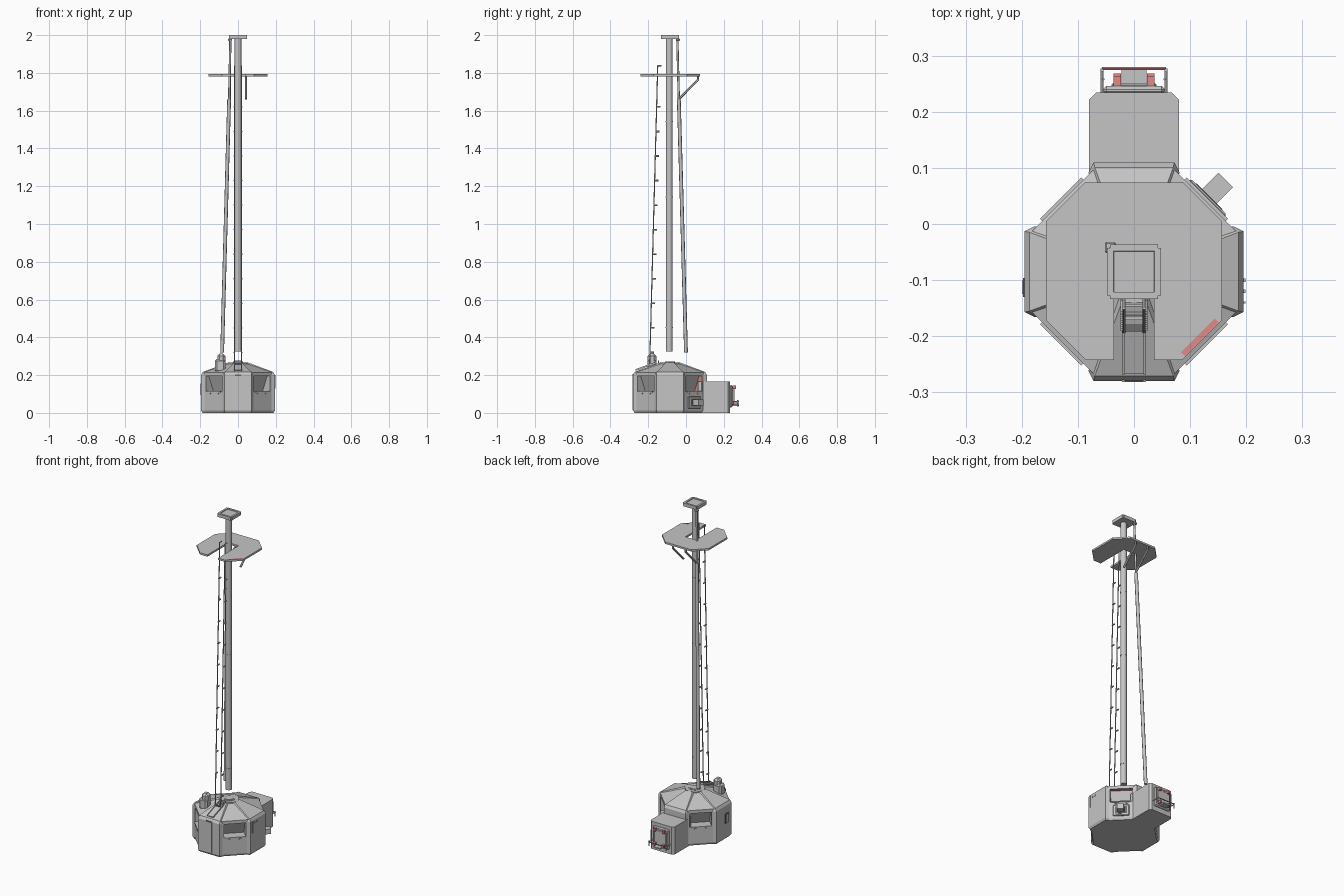
import bpy, bmesh, math
from mathutils import Vector, Matrix

if "Cube" in bpy.data.objects:
    bpy.data.objects.remove(bpy.data.objects["Cube"])


def material(name, rgb):
    m = bpy.data.materials.new(name)
    m.use_nodes = True
    m.diffuse_color = (*rgb, 1)
    bsdf = next(n for n in m.node_tree.nodes if n.type == 'BSDF_PRINCIPLED')
    bsdf.inputs["Base Color"].default_value = (*rgb, 1)
    return m


GREY = material("light grey", (0.56, 0.56, 0.56))
DARK = material("dark grey", (0.15, 0.15, 0.15))
RED = material("faded red", (0.78, 0.25, 0.25))
CY = -0.085                      # hut and mast axis


def finish(name, bm, *mats):
    bmesh.ops.recalc_face_normals(bm, faces=bm.faces)
    me = bpy.data.meshes.new(name)
    bm.to_mesh(me)
    bm.free()
    for m in mats:
        me.materials.append(m)
    ob = bpy.data.objects.new(name, me)
    bpy.context.collection.objects.link(ob)
    return ob


def box(name, loc, size, mat=GREY, rot=None, bevel=0):
    bm = bmesh.new()
    bmesh.ops.create_cube(bm, size=1, matrix=Matrix.Diagonal((*size, 1)))
    if bevel:
        bmesh.ops.bevel(bm, geom=bm.edges[:], offset=bevel, segments=1, affect='EDGES')
    bmesh.ops.transform(bm, verts=bm.verts, matrix=Matrix.Translation(loc) @ (rot or Matrix()))
    return finish(name, bm, mat)


def rod(name, p, q, radius, mat=GREY, sides=6):
    p, q = Vector(p), Vector(q)
    bm = bmesh.new()
    turn = (q - p).to_track_quat('Z', 'Y').to_matrix().to_4x4()
    bmesh.ops.create_cone(bm, cap_ends=True, segments=sides, radius1=radius, radius2=radius,
                          depth=(q - p).length, matrix=Matrix.Translation((p + q) / 2) @ turn)
    return finish(name, bm, mat)


def mirrored_prism(name, half, z0, z1):
    outline = half + [(-x, y) for x, y in half[::-1]]
    bm = bmesh.new()
    face = bm.faces.new([bm.verts.new((x, y, z0)) for x, y in outline])
    top = bmesh.ops.extrude_face_region(bm, geom=[face])["geom"]
    bmesh.ops.translate(bm, vec=(0, 0, z1 - z0),
                        verts=[v for v in top if isinstance(v, bmesh.types.BMVert)])
    if face.is_valid and len(face.link_loops if hasattr(face, "link_loops") else face.loops) == 0:
        bm.faces.remove(face)
    return finish(name, bm, GREY)


def around(angle):
    """Frame on the hut axis whose local +x points outward."""
    return Matrix.Translation((0, CY, 0)) @ Matrix.Rotation(math.radians(angle), 4, 'Z')


def on_wall(name, angle, r, u, z, size, mat, bevel=0):
    m = around(angle)
    return box(name, m @ Vector((r, u, z)), size, mat, m.to_3x3().to_4x4(), bevel)


# Hut core: octagon with deep windows in the diagonal walls, panes leaning in at the foot
bm = bmesh.new()
rings = []
for z, a in ((0, 0.178), (0.012, 0.184), (0.093, 0.184), (0.214, 0.184), (0.262, 0.05)):
    h = 0.38 * a
    corners = ((a, -h), (a, h), (h, a), (-h, a), (-a, h), (-a, -h), (-h, -a), (h, -a))
    rings.append([bm.verts.new((x, y + CY, z)) for x, y in corners])
windows = []
for k, (lo, hi) in enumerate(zip(rings, rings[1:])):
    for i in range(8):
        j = (i + 1) % 8
        f = bm.faces.new((lo[i], lo[j], hi[j], hi[i]))
        if k == 2 and i % 2:
            windows.append(f)
bm.faces.new(rings[0][::-1])
bm.faces.new(rings[-1])
bm.normal_update()
bmesh.ops.inset_individual(bm, faces=windows, thickness=0.027)
reveals = bmesh.ops.inset_individual(bm, faces=windows, thickness=0.001, depth=-0.022)["faces"]
for f in windows:
    inward = -f.normal.copy()
    middle = f.calc_center_median().z
    for v in f.verts:
        if v.co.z < middle:
            v.co += inward * 0.035
bm.normal_update()
for f in reveals:                # head and one jamb of the back left window are painted
    c, n = f.calc_center_median(), f.normal
    if c.x > 0 and c.y > CY and (n.z < -0.6 or n.x - n.y > 1):
        f.material_index = 1
finish("hut_core", bm, GREY, RED)

# Raised wall and roof modules on the four main sides
for name, angle in (("left", 0), ("back", 90), ("right", 180), ("front", 270)):
    bm = bmesh.new()
    rows = []
    for r, z, hw, drop in ((0.188, 0, 0.068, 0), (0.195, 0.012, 0.072, 0), (0.195, 0.202, 0.072, 0),
                           (0.186, 0.217, 0.07, 0.012), (0.055, 0.266, 0.022, 0.01)):
        back = r - 0.018
        rows.append([bm.verts.new(p) for p in ((back, -hw - 0.009, z - drop), (r, -hw, z),
                                               (r, hw, z), (back, hw + 0.009, z - drop))])
    for lo, hi in zip(rows, rows[1:]):
        for i in range(3):
            bm.faces.new((lo[i], lo[i + 1], hi[i + 1], hi[i]))
    bm.faces.new(rows[0])
    bm.faces.new(rows[-1])
    bmesh.ops.transform(bm, verts=bm.verts, matrix=around(angle))
    finish(name + "_module", bm, GREY)

# Roof hub rings
for name, r, z in (("hub_base", 0.055, 0.266), ("hub_ring", 0.034, 0.268), ("hub_cap", 0.026, 0.271)):
    rod(name, (0, CY, 0.255), (0, CY, z), r, GREY, 24)

# Window sills and latches on the diagonal walls
for angle in (45, 135, 225, 315):
    on_wall("window_sill", angle, 0.18, 0, 0.112, (0.01, 0.104, 0.006), GREY)
    for u in (-0.03, 0.03):
        on_wall("window_latch", angle, 0.18, u, 0.102, (0.01, 0.012, 0.006), GREY)

# Ventilation unit below the back left window
on_wall("vent_frame", 45, 0.182, 0, 0.055, (0.014, 0.09, 0.066), GREY, 0.003)
on_wall("vent_grille", 45, 0.189, 0, 0.055, (0.003, 0.066, 0.044), DARK)
on_wall("vent_box", 45, 0.209, 0, 0.055, (0.044, 0.037, 0.03), GREY)

# Side fittings
on_wall("left_handle", 0, 0.196, -0.055, 0.165, (0.005, 0.004, 0.07), GREY)
for u in (-0.035, -0.015):
    on_wall("left_bolt", 0, 0.196, u, 0.188, (0.006, 0.006, 0.008), GREY)
on_wall("right_panel", 180, 0.195, 0.028, 0.125, (0.006, 0.034, 0.06), DARK)
on_wall("right_panel_cover", 180, 0.196, 0.028, 0.125, (0.007, 0.024, 0.048), GREY)

# Roof exhaust
box("exhaust_body", (-0.095, -0.18, 0.25), (0.055, 0.05, 0.07), GREY, None, 0.01)
box("exhaust_hood", (-0.088, -0.18, 0.285), (0.042, 0.046, 0.058), GREY, None, 0.012)

# Entrance annex with hatch, step and guard rail
mirrored_prism("annex", [(0.08, 0.064), (0.08, 0.222), (0.068, 0.234)], 0, 0.167)
box("hatch_frame", (0, 0.238, 0.088), (0.11, 0.016, 0.12), GREY, None, 0.006)
box("hatch_door", (0, 0.247, 0.088), (0.08, 0.008, 0.09), GREY, None, 0.003)
box("hatch_step", (0, 0.257, 0.04), (0.044, 0.046, 0.008))
rod("step_rail", (-0.057, 0.277, 0.06), (0.057, 0.277, 0.06), 0.003, RED)
for s in (-1, 1):
    box("hatch_clamp", (s * 0.03, 0.255, 0.135), (0.013, 0.018, 0.018), RED)
    box("step_mount", (s * 0.03, 0.258, 0.05), (0.013, 0.02, 0.016), RED)
    rod("rail_arm", (s * 0.057, 0.225, 0.06), (s * 0.057, 0.277, 0.06), 0.003)
    rod("rail_post", (s * 0.057, 0.274, 0.035), (s * 0.057, 0.274, 0.068), 0.003)
    rod("hatch_handle", (s * 0.054, 0.258, 0.06), (s * 0.054, 0.258, 0.13), 0.002)

# Lower ladder: wall strip, roof strip, side rails and clips
box("wall_strip", (0, -0.279, 0.11), (0.036, 0.003, 0.18))
slope = Matrix.Rotation(math.atan2(0.049, 0.131), 4, 'X')
box("roof_strip", (0, -0.215, 0.245), (0.036, 0.11, 0.005), GREY, slope)
box("roof_strip_end", (0, -0.185, 0.26), (0.034, 0.013, 0.008), DARK)
box("wall_clip", (0, -0.279, 0.2), (0.034, 0.006, 0.008), DARK)
for s in (-1, 1):
    box("wall_rail", (s * 0.019, -0.279, 0.11), (0.004, 0.006, 0.19))
    box("roof_rail", (s * 0.019, -0.215, 0.246), (0.004, 0.11, 0.009), GREY, slope)
for i in range(4):
    y = -0.145 - 0.012 * i
    box("ladder_foot_bar", (0, y, 0.262 + 0.37 * (y + 0.17)), (0.036, 0.004, 0.012))


# Mast ladder rails leaning towards the platform, with step pegs
def ladder_y(z):
    return -0.192 + 0.027 * (z - 0.27)


for s in (-1, 1):
    x = s * 0.018
    rod("ladder_rail", (x, ladder_y(0.26), 0.26), (x, ladder_y(1.84), 1.84), 0.003)
    rod("ladder_hook", (x, ladder_y(1.84), 1.838), (x, ladder_y(1.84) + 0.02, 1.838), 0.003)
    for i in range(11):
        z = 0.32 + 0.13 * i
        y = ladder_y(z)
        rod("ladder_peg", (s * 0.02, y, z), (s * 0.02, y + 0.02, z), 0.0045)

# Mast with recessed square cap
rod("mast", (0, -0.089, 0.325), (0, -0.089, 1.985), 0.018, GREY, 16)
for z in (0.45, 1.14, 1.54):
    rod("mast_joint", (0, -0.089, z), (0, -0.089, z + 0.006), 0.019, GREY, 16)
bm = bmesh.new()
bmesh.ops.create_cube(bm, size=1, matrix=Matrix.Translation((0, CY, 1.99))
                      @ Matrix.Diagonal((0.097, 0.097, 0.02, 1)))
bm.normal_update()
top = [f for f in bm.faces if f.normal.z > 0.9]
bmesh.ops.inset_individual(bm, faces=top, thickness=0.017)
bmesh.ops.inset_individual(bm, faces=top, thickness=0.001, depth=-0.004)
bmesh.ops.bevel(bm, geom=[e for e in bm.edges if abs(e.verts[0].co.z - e.verts[1].co.z) > 0.01],
                offset=0.006, segments=2, affect='EDGES')
finish("mast_cap", bm, GREY)

# Notched platform with edge marker and bent struts
mirrored_prism("platform", [(0.036, -0.045), (0.036, -0.242), (0.086, -0.242), (0.157, -0.171),
                            (0.157, 0.005), (0.088, 0.074)], 1.782, 1.793)
on_wall("platform_marker", 315, 0.166, 0, 1.793, (0.01, 0.085, 0.002), RED)
for s in (-1, 1):
    x = s * 0.043
    rod("strut_drop", (x, 0.064, 1.785), (x, 0.064, 1.762), 0.006)
    rod("platform_strut", (x, 0.066, 1.766), (x, -0.037, 1.662), 0.006)

# Leaning conduit behind the mast
rod("conduit_lower", (-0.084, 0.0, 0.32), (-0.047, -0.038, 1.66), 0.01, GREY, 8)
rod("conduit_upper", (-0.047, -0.038, 1.66), (-0.04, -0.046, 1.985), 0.006, GREY, 8)
box("conduit_clamp", (-0.042, -0.042, 1.975), (0.02, 0.02, 0.012), GREY, None, 0.003)

# Smooth only the round parts
bpy.ops.object.select_all(action='DESELECT')
for ob in bpy.context.scene.objects:
    if ob.name.startswith(("mast", "hub", "conduit_lower", "conduit_upper")):
        ob.select_set(True)
        bpy.context.view_layer.objects.active = ob
bpy.ops.object.shade_smooth_by_angle(angle=math.radians(50))
